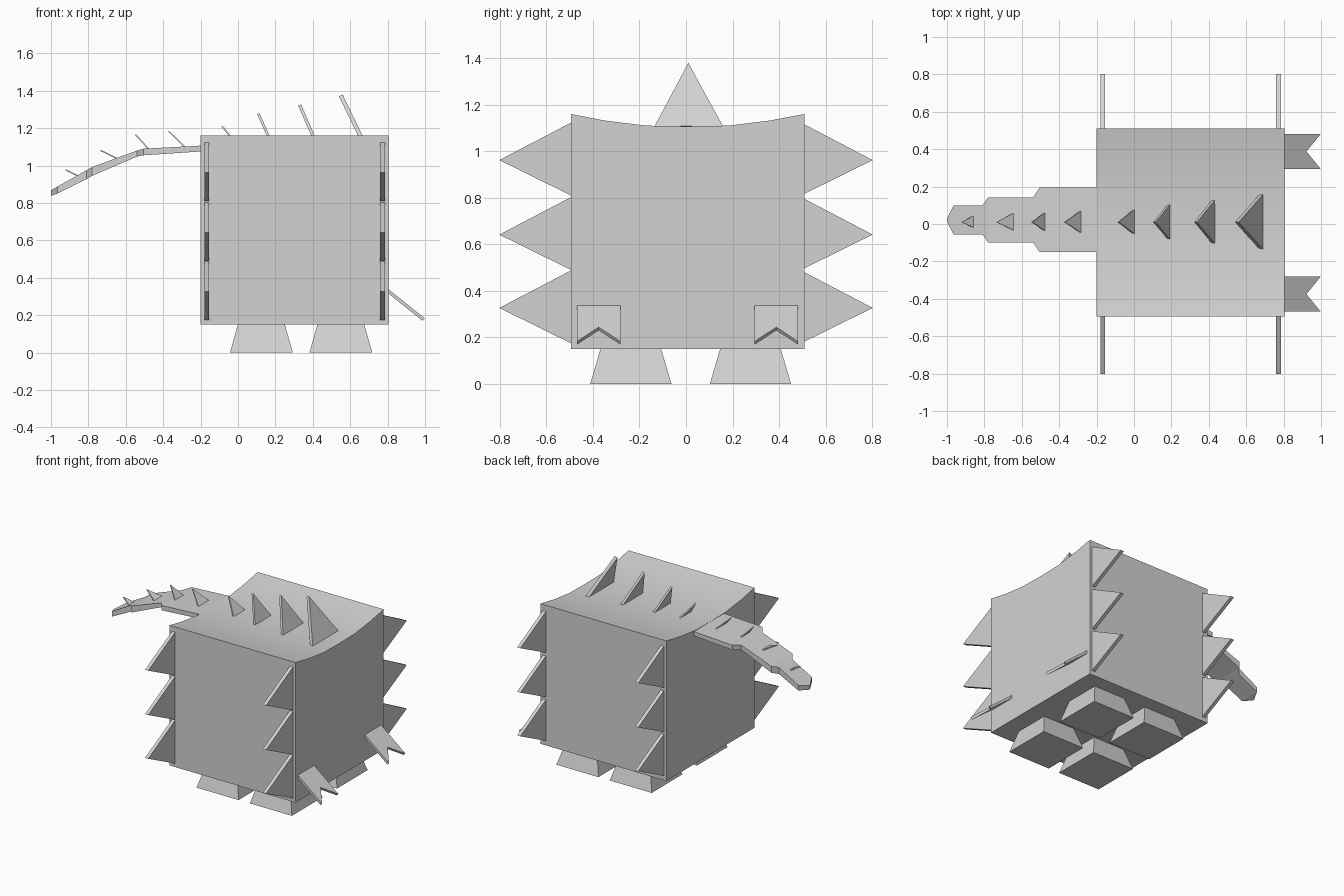
import bpy
import bmesh
from mathutils import Vector

if "Cube" in bpy.data.objects:
    bpy.data.objects.remove(bpy.data.objects["Cube"], do_unlink=True)

grey = bpy.data.materials.new("plain grey")
grey.use_nodes = True
colour = (0.65, 0.65, 0.65, 1)
grey.diffuse_color = colour
grey.node_tree.nodes["Principled BSDF"].inputs["Base Color"].default_value = colour


def finish(name, bm):
    bmesh.ops.recalc_face_normals(bm, faces=bm.faces)
    mesh = bpy.data.meshes.new(name)
    bm.to_mesh(mesh)
    bm.free()
    mesh.materials.append(grey)
    obj = bpy.data.objects.new(name, mesh)
    bpy.context.collection.objects.link(obj)
    return obj


def loft(name, rings):
    """Join matching closed rings and cap both ends."""
    bm = bmesh.new()
    loops = [[bm.verts.new(p) for p in ring] for ring in rings]
    for a, b in zip(loops, loops[1:]):
        for i in range(len(a)):
            j = (i + 1) % len(a)
            bm.faces.new((a[i], a[j], b[j], b[i]))
    bm.faces.new(loops[0])
    bm.faces.new(loops[-1])
    return finish(name, bm)


def prism(name, points, depth):
    far = [Vector(p) + Vector(depth) for p in points]
    return loft(name, [points, far])


# Block body with a gently sagging top
profile = [(-0.495, 0.15), (0.51, 0.15), (0.51, 1.16), (0.36, 1.132),
           (0.18, 1.11), (0, 1.107), (-0.17, 1.11), (-0.35, 1.132), (-0.495, 1.16)]
body = prism("body", [(-0.2, y, z) for y, z in profile], (1.005, 0, 0))
bpy.context.view_layer.objects.active = body
body.select_set(True)
bpy.ops.object.shade_smooth_by_angle(angle=0.5)
body.select_set(False)

# Flared legs
for side, x in (("right", 0.125), ("left", 0.55)):
    for end, y in (("front", -0.237), ("back", 0.277)):
        rings = []
        for half, z in ((0.168, 0), (0.124, 0.155)):
            rings.append([(x + sx * half, y + sy * half * 1.04, z)
                          for sx, sy in ((-1, -1), (1, -1), (1, 1), (-1, 1))])
        loft(f"{end}_{side}_leg", rings)

# Side spikes, three on each vertical edge
for edge, x in (("right", -0.18), ("left", 0.76)):
    for end, sign in (("front", -1), ("back", 1)):
        root = sign * 0.49
        for i, z in enumerate((0.33, 0.645, 0.965)):
            prism(f"{end}_{edge}_spike_{i + 1}",
                  [(x, root, z - 0.157), (x, root, z + 0.16), (x, sign * 0.802, z - 0.003)],
                  (0.025, 0, 0))

# Leaning plates on the back and tail: root, tip, half width, thickness
plates = [((0.67, 1.1), (0.54, 1.37), 0.146, 0.022),
          ((0.417, 1.1), (0.322, 1.32), 0.117, 0.017),
          ((0.18, 1.1), (0.102, 1.275), 0.093, 0.014),
          ((-0.003, 1.1), (-0.088, 1.207), 0.066, 0.009),
          ((-0.285, 1.095), (-0.374, 1.182), 0.06, 0.007),
          ((-0.475, 1.08), (-0.55, 1.163), 0.052, 0.007),
          ((-0.648, 1.035), (-0.737, 1.078), 0.045, 0.007),
          ((-0.856, 0.94), (-0.924, 0.974), 0.033, 0.007)]
for i, ((rx, rz), (tx, tz), half, thick) in enumerate(plates):
    across = Vector((tz - rz, 0, rx - tx)).normalized() * thick
    prism(f"back_plate_{i + 1}",
          [(rx, 0.012 - half, rz), (rx, 0.012 + half, rz), (tx, 0.01, tz)], across)

# Stepped, drooping tail: x, half width, top, bottom
stations = [(-0.19, 0.172, 1.107, 1.076), (-0.505, 0.172, 1.09, 1.055),
            (-0.54, 0.12, 1.08, 1.048), (-0.78, 0.12, 0.992, 0.945),
            (-0.81, 0.077, 0.975, 0.928), (-0.965, 0.077, 0.888, 0.85),
            (-1.0, 0.008, 0.868, 0.838)]
loft("tail", [[(x, 0.022 - h, t), (x, 0.022 + h, t), (x, 0.022 + h, b), (x, 0.022 - h, b)]
              for x, h, t, b in stations])

# Notched, sloping fins low on the end wall
for name, y in (("front_fin", -0.375), ("back_fin", 0.388)):
    outline = [(0.79, -0.093), (0.998, -0.093), (0.922, 0), (0.998, 0.093), (0.79, 0.093)]
    prism(name, [(x, y + dy, 0.342 - 0.8 * (x - 0.8)) for x, dy in outline],
          (-0.011, 0, -0.014))
